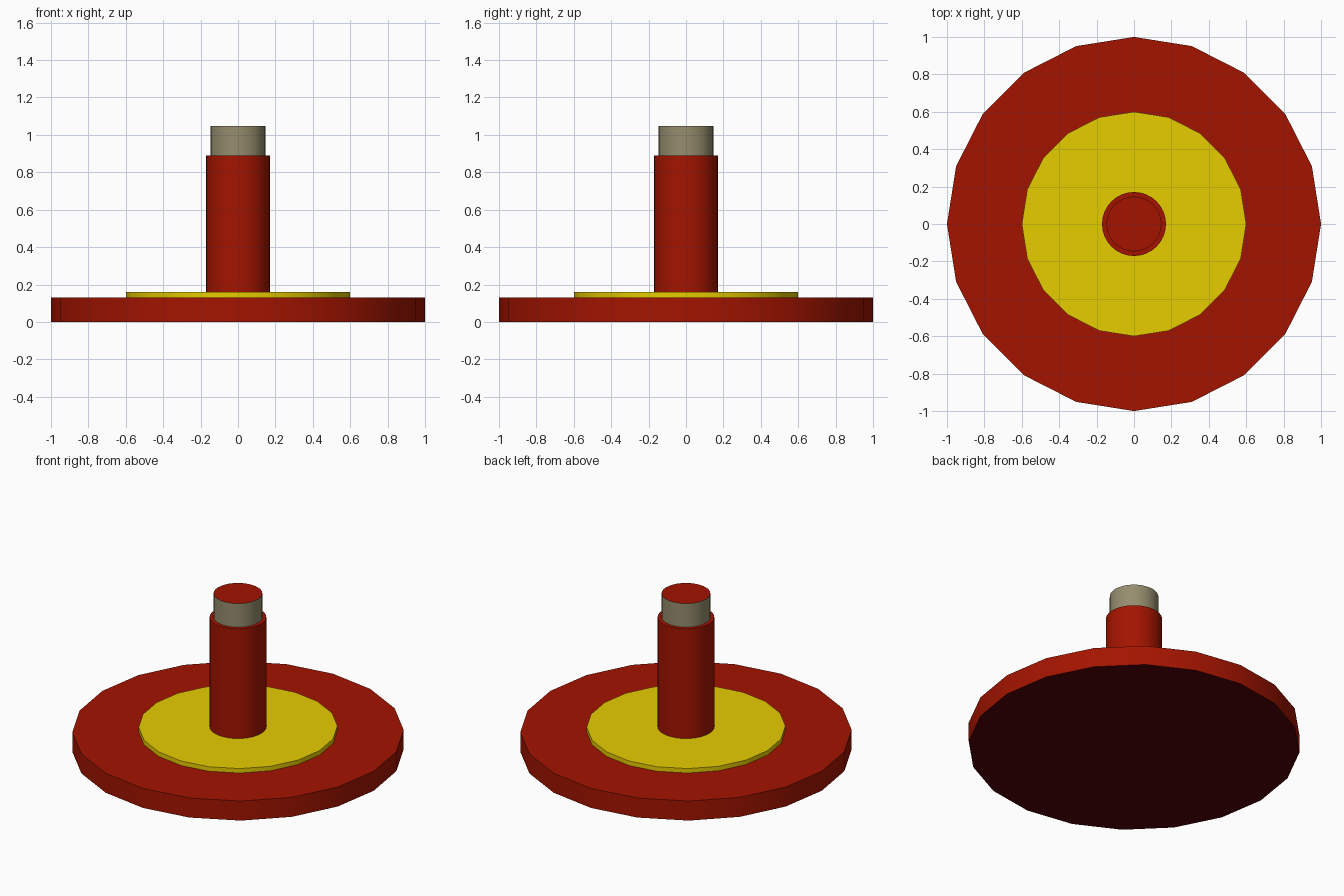
import bpy, math

if "Cube" in bpy.data.objects:
    bpy.data.objects.remove(bpy.data.objects["Cube"])

def material(name, rgb):
    m = bpy.data.materials.new(name)
    m.diffuse_color = (*rgb, 1.0)
    m.use_nodes = True
    m.node_tree.nodes["Principled BSDF"].inputs["Base Color"].default_value = m.diffuse_color
    return m

red = material("red paint", (0.37, 0.007, 0.0))
yellow = material("yellow paint", (0.80, 0.61, 0.0))
grey = material("warm grey", (0.305, 0.268, 0.155))
maroon = material("dark maroon", (0.085, 0.0, 0.002))

def cylinder(name, radius, z0, z1, sides, mats):
    bpy.ops.mesh.primitive_cylinder_add(vertices=sides, radius=radius, depth=z1 - z0,
                                        location=(0, 0, (z0 + z1) / 2))
    ob = bpy.context.object
    ob.name = name
    for m in mats:
        ob.data.materials.append(m)
    bpy.ops.object.shade_smooth_by_angle(angle=math.radians(30))
    return ob

# Low-poly base with a dark underside, and raised disc
base = cylinder("base_disc", 1.0, 0.0, 0.13, 20, [red, maroon])
for face in base.data.polygons:
    if face.normal.z < -0.9:
        face.material_index = 1
cylinder("raised_disc", 0.6, 0.13, 0.16, 20, [yellow])

# Round post standing on the disc
cylinder("post", 0.171, 0.16, 0.89, 32, [red])

# Grey collar with a red top face
collar = cylinder("top_collar", 0.147, 0.89, 1.048, 32, [grey, red])
for face in collar.data.polygons:
    if face.normal.z > 0.9:
        face.material_index = 1
